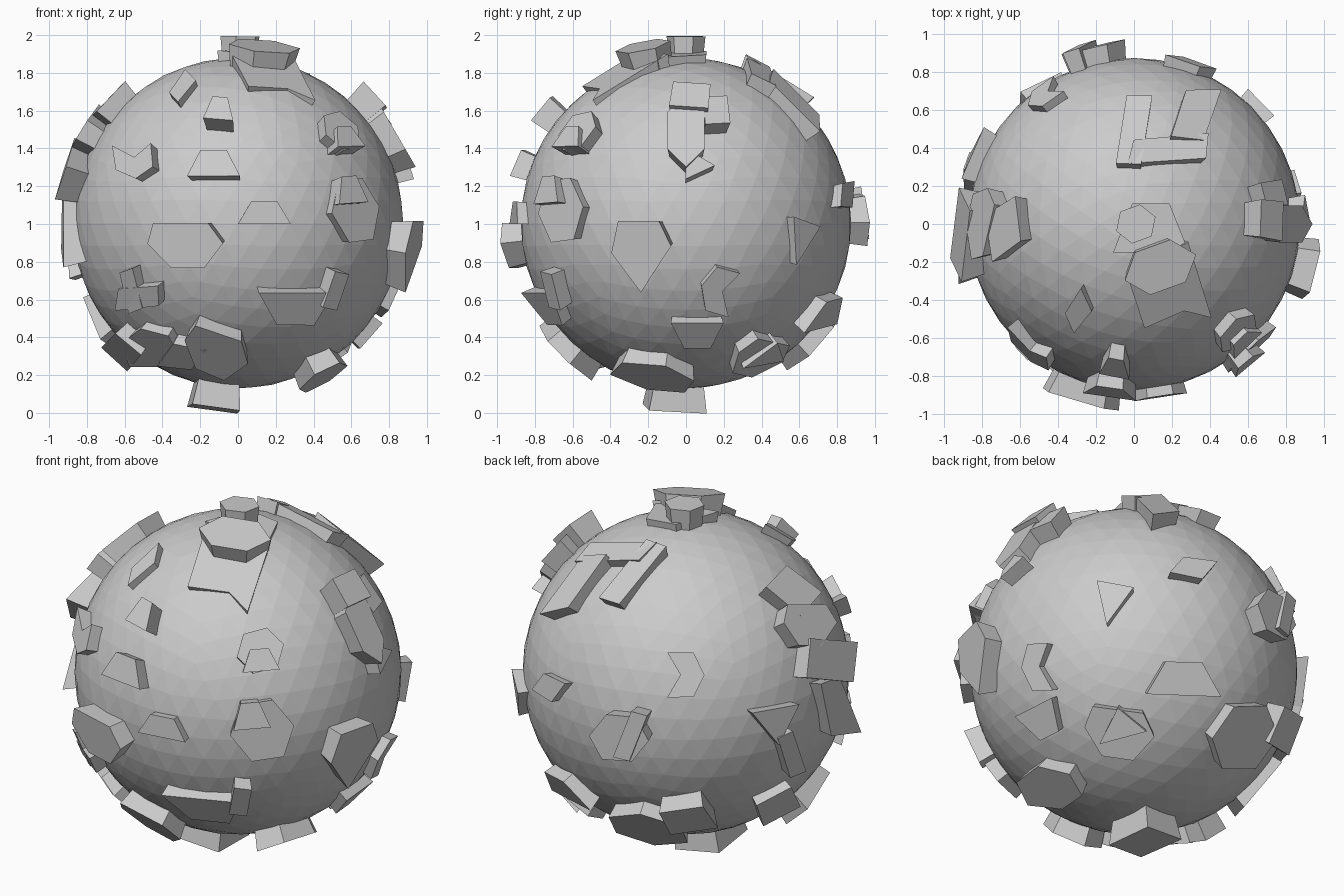
import bpy
import bmesh
from math import cos, sin, radians, sqrt
from mathutils import Vector

RADIUS = 0.875
CENTRE = Vector((0, 0, 1.005))

if "Cube" in bpy.data.objects:
    bpy.data.objects.remove(bpy.data.objects["Cube"], do_unlink=True)

grey = bpy.data.materials.new("plain grey")
grey.use_nodes = True
grey.diffuse_color = (0.6, 0.6, 0.6, 1)
shader = next(n for n in grey.node_tree.nodes if n.type == "BSDF_PRINCIPLED")
shader.inputs["Base Color"].default_value = grey.diffuse_color


def frame(right, up):
    """Axes of a side of the ball: right, up and outward."""
    right, up = Vector(right), Vector(up)
    return right, up, right.cross(up)


def slanted(azimuth, elevation):
    """Axes of a side given by a compass angle (from the front) and a height angle."""
    a, e = radians(azimuth), radians(elevation)
    right = Vector((cos(a), sin(a), 0))
    outward = Vector((sin(a) * cos(e), -cos(a) * cos(e), sin(e)))
    return right, outward.cross(right), outward


FRONT = frame((1, 0, 0), (0, 0, 1))
SIDE = frame((0, 1, 0), (0, 0, 1))
TOP = frame((1, 0, 0), (0, 1, 0))
BOTTOM = frame((1, 0, 0), (0, -1, 0))
FRONT_SLANT = slanted(35, 25)
BACK_SLANT = slanted(215, 25)
LOW_SLANT = slanted(140, -30)

# Plate outlines, each within a square reaching one unit either way
HEXAGON = [(cos(radians(60 * i)), sin(radians(60 * i)) * 1.15) for i in range(6)]
PENTAGON = [(-0.85, 1), (0.6, 1), (1, 0.1), (0.5, -1), (-0.4, -1), (-1, 0.1)]
TRAPEZOID = [(-1, -1), (1, -1), (0.5, 1), (-0.5, 1)]
SLANT = [(-1, -1), (0.5, -1), (1, 1), (-0.5, 1)]
TRIANGLE = [(-1, -1), (1, -1), (0.1, 1)]
CHEVRON = [(-1, -1), (0.4, -1), (1, 0), (0.4, 1), (-1, 1), (-0.3, 0)]
BLOCK = [(-1, -0.8), (0.9, -1), (1, 0.8), (-0.8, 1)]
NOTCHED = [(-0.6, 1), (-1, -0.3), (0, -0.4), (0.45, -1), (1, 0.9)]
KITE = [(-0.75, 1), (0.6, 1), (1, 0.3), (0, -1), (-1, 0.1)]


def add_object(name, bm):
    bmesh.ops.recalc_face_normals(bm, faces=bm.faces)
    mesh = bpy.data.meshes.new(name)
    bm.to_mesh(mesh)
    bm.free()
    mesh.materials.append(grey)
    obj = bpy.data.objects.new(name, mesh)
    obj.location = CENTRE
    bpy.context.collection.objects.link(obj)


def plate(name, side, u, v, outline, width, height, turn, rise):
    """Flat-topped plate whose walls run straight towards the ball's centre."""
    right, up, outward = side
    reach = RADIUS + rise
    c, s = cos(radians(turn)), sin(radians(turn))

    def direction(x, y):
        depth = sqrt(max(reach ** 2 - x * x - y * y, 0.01))
        return (right * x + up * y + outward * depth).normalized()

    rays = []
    for x, y in outline:
        x, y = x * width, y * height
        rays.append(direction(u + c * x - s * y, v + s * x + c * y))
    normal = direction(u, v)
    plane = reach * min(ray.dot(normal) for ray in rays)
    bm = bmesh.new()
    top = [bm.verts.new(ray * (plane / ray.dot(normal))) for ray in rays]
    base = [bm.verts.new(ray * (RADIUS - 0.04)) for ray in rays]
    bm.faces.new(top)
    bm.faces.new(base[::-1])
    for i in range(len(rays)):
        j = (i + 1) % len(rays)
        bm.faces.new((top[i], base[i], base[j], top[j]))
    add_object(name, bm)


# Faceted ball
ball = bmesh.new()
bmesh.ops.create_icosphere(ball, subdivisions=4, radius=RADIUS)
add_object("ball", ball)

# Front plates
plate("front_large_plate", FRONT, -0.28, -0.12, PENTAGON, 0.2, 0.12, 0, 0.12)
plate("front_low_wedge", FRONT, 0.14, 0.055, TRAPEZOID, 0.14, 0.06, 0, 0.06)
plate("front_upper_wedge", FRONT, -0.13, 0.32, TRAPEZOID, 0.14, 0.07, 0, 0.09)
plate("front_brow_block", FRONT, -0.1, 0.61, TRAPEZOID, 0.08, 0.06, -5, 0.11)
plate("front_brow_slat", FRONT, -0.3, 0.73, BLOCK, 0.08, 0.04, 55, 0.05)
plate("front_chevron", FRONT, -0.56, 0.33, CHEVRON, 0.09, 0.1, -85, 0.08)
plate("front_cross_bar", FRONT, -0.54, -0.4, BLOCK, 0.12, 0.06, 8, 0.08)
plate("front_cross_arm", FRONT, -0.57, -0.36, SLANT, 0.05, 0.11, 20, 0.07)
plate("front_long_bar", FRONT, 0.31, -0.46, TRAPEZOID, 0.2, 0.09, 180, 0.08)
plate("front_bar_end", FRONT, 0.52, -0.36, SLANT, 0.05, 0.1, -12, 0.09)
plate("front_chin_block", FRONT, -0.48, -0.69, HEXAGON, 0.16, 0.09, -12, 0.1)
plate("front_chin_slab", FRONT, -0.63, -0.69, BLOCK, 0.1, 0.06, -35, 0.11)
plate("front_base_block", FRONT, -0.12, -0.7, PENTAGON, 0.18, 0.11, -20, 0.1)
plate("front_base_slab", FRONT, -0.3, -0.72, SLANT, 0.12, 0.06, -10, 0.09)

# Front corner plates, some of them stacked
plate("corner_hexagon", FRONT_SLANT, 0.12, 0.11, HEXAGON, 0.13, 0.11, 15, 0.07)
plate("corner_hexagon_cap", FRONT_SLANT, 0.12, 0.06, TRAPEZOID, 0.1, 0.06, 5, 0.1)
plate("corner_large_plate", FRONT_SLANT, 0.13, -0.32, HEXAGON, 0.18, 0.15, -50, 0.06)
plate("corner_large_cap", FRONT_SLANT, 0.07, -0.24, TRAPEZOID, 0.1, 0.07, 5, 0.1)

# Side plates
plate("side_pentagon", SIDE, -0.24, -0.18, KITE, 0.16, 0.19, 0, 0.12)
plate("side_tall_plate", SIDE, 0, 0.5, HEXAGON, 0.2, 0.1, 90, 0.12)
plate("side_tall_cap", SIDE, 0.02, 0.68, BLOCK, 0.11, 0.07, 0, 0.13)
plate("side_hook", SIDE, 0.16, 0.6, BLOCK, 0.07, 0.08, 10, 0.1)
plate("side_triangle", SIDE, 0.04, 0.29, TRIANGLE, 0.09, 0.07, 150, 0.09)
plate("side_chevron", SIDE, 0.17, -0.36, CHEVRON, 0.09, 0.12, 165, 0.06)
plate("side_low_wedge", SIDE, 0.06, -0.6, TRAPEZOID, 0.14, 0.07, 180, 0.06)

# Top plates
plate("crown_hexagon", TOP, 0.01, 0, HEXAGON, 0.11, 0.09, 20, 0.12)
plate("crown_back_plate", TOP, 0.09, -0.02, TRAPEZOID, 0.2, 0.13, 0, 0.06)
plate("crown_front_plate", FRONT_SLANT, -0.05, 0.53, NOTCHED, 0.23, 0.2, 0, 0.07)
plate("crown_raised_plate", TOP, 0.14, -0.23, HEXAGON, 0.2, 0.12, 20, 0.12)
plate("rear_left_arm", TOP, 0, 0.5, SLANT, 0.09, 0.18, -2, 0.08)
plate("rear_cross_bar", TOP, 0.18, 0.4, BLOCK, 0.22, 0.07, 6, 0.08)
plate("rear_right_arm", TOP, 0.33, 0.59, SLANT, 0.12, 0.13, -5, 0.1)

# Back plates on the -x side
plate("back_chevron", BACK_SLANT, 0, -0.02, CHEVRON, 0.1, 0.12, 0, 0.05)
plate("back_octagon", BACK_SLANT, -0.36, -0.36, HEXAGON, 0.16, 0.12, -5, 0.1)
plate("back_octagon_cap", BACK_SLANT, -0.3, -0.35, SLANT, 0.06, 0.13, -15, 0.12)
plate("flank_upper_plate", BACK_SLANT, 0.58, 0.44, BLOCK, 0.13, 0.09, -35, 0.1)
plate("flank_middle_plate", BACK_SLANT, 0.67, 0.25, PENTAGON, 0.14, 0.11, 0, 0.11)
plate("flank_large_plate", BACK_SLANT, 0.79, 0.06, BLOCK, 0.13, 0.12, 0, 0.13)
plate("flank_low_triangle", BACK_SLANT, 0.5, -0.3, TRIANGLE, 0.13, 0.1, 190, 0.08)
plate("flank_low_arm", BACK_SLANT, 0.57, -0.45, SLANT, 0.06, 0.11, 25, 0.08)
plate("flank_front_plate", BACK_SLANT, 0.85, -0.2, SLANT, 0.08, 0.15, 20, 0.13)
plate("flank_base_slat", BACK_SLANT, 0.5, -0.74, BLOCK, 0.12, 0.06, 30, 0.08)

# Back plates on the +x side and underneath
plate("back_slat", LOW_SLANT, 0.32, 0.56, SLANT, 0.12, 0.05, 170, 0.06)
plate("back_triangle", LOW_SLANT, -0.12, 0.36, TRIANGLE, 0.1, 0.11, 170, 0.06)
plate("back_wedge", LOW_SLANT, 0.27, -0.04, TRAPEZOID, 0.2, 0.09, -2, 0.09)
plate("low_pentagon", LOW_SLANT, -0.08, -0.34, PENTAGON, 0.19, 0.13, -8, 0.07)
plate("low_pentagon_cap", LOW_SLANT, -0.08, -0.28, TRIANGLE, 0.13, 0.08, 15, 0.09)
plate("low_cluster", LOW_SLANT, 0.6, -0.36, HEXAGON, 0.21, 0.14, 55, 0.1)
plate("low_cluster_arm", LOW_SLANT, 0.82, -0.32, BLOCK, 0.06, 0.12, -20, 0.12)
plate("low_front_block", LOW_SLANT, -0.46, -0.64, HEXAGON, 0.18, 0.1, -12, 0.11)
plate("foot_plate", BOTTOM, -0.13, 0.06, BLOCK, 0.14, 0.17, 0, 0.14)
